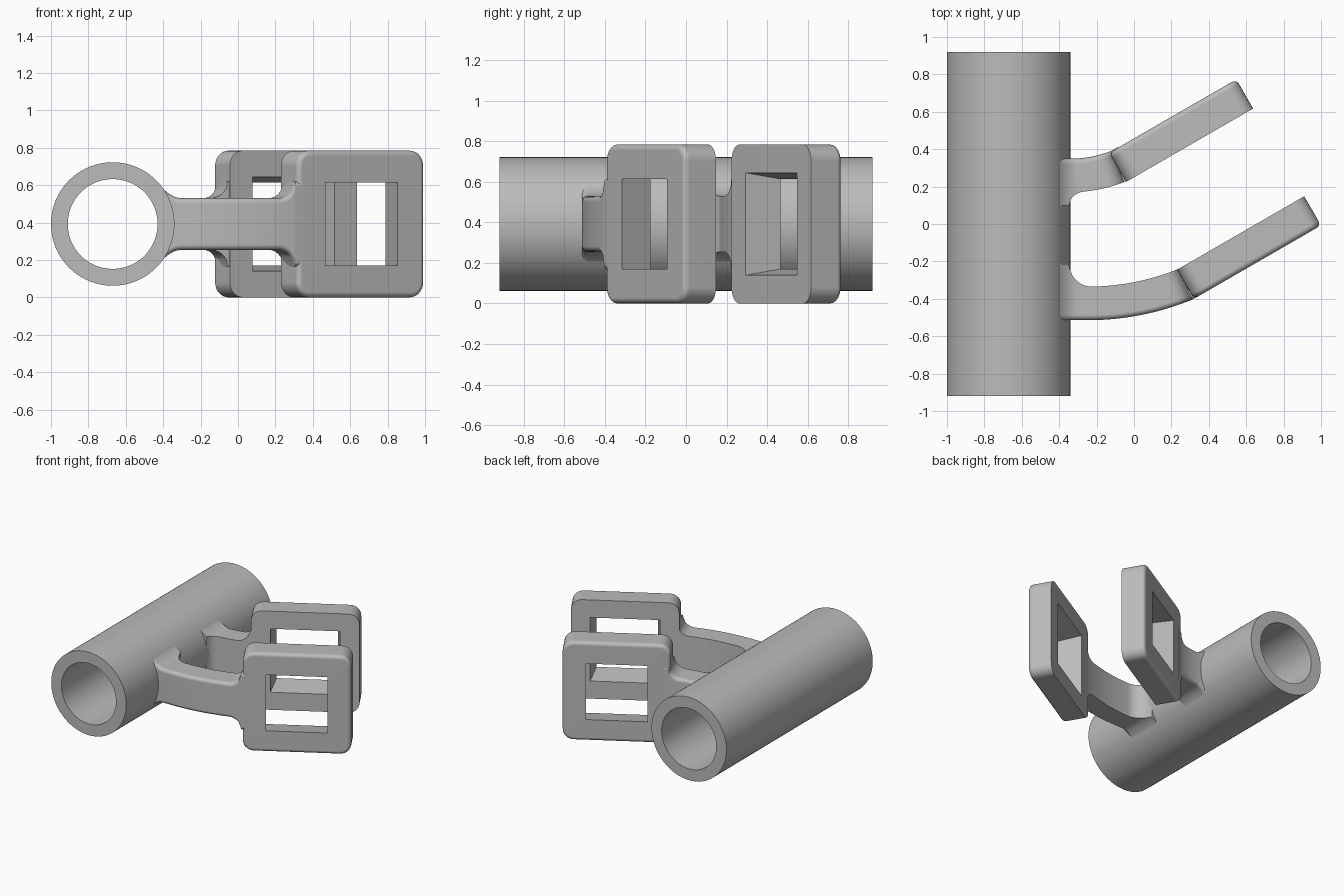
import bpy, bmesh
from math import sin, cos, pi, radians, sqrt, atan2
from mathutils import Vector

if "Cube" in bpy.data.objects:
    bpy.data.objects.remove(bpy.data.objects["Cube"], do_unlink=True)

grey = bpy.data.materials.new("plain grey")
grey.use_nodes = True
colour = (0.5, 0.5, 0.5, 1)
grey.diffuse_color = colour
grey.node_tree.nodes["Principled BSDF"].inputs["Base Color"].default_value = colour

MID = 0.3925            # height of the common centre line
HALF = 0.09             # half thickness of arms and frames
SOFT = 0.028            # rounding of the outer edges
TILT = radians(30)


def loft(name, rings, closed):
    """Skin a list of equal-length point loops; closed joins last to first."""
    bm = bmesh.new()
    loops = [[bm.verts.new(p) for p in ring] for ring in rings]
    n = len(loops[0])
    pairs = list(zip(loops, loops[1:]))
    if closed:
        pairs.append((loops[-1], loops[0]))
    for a, b in pairs:
        for i in range(n):
            j = (i + 1) % n
            bm.faces.new((a[i], a[j], b[j], b[i]))
    if not closed:
        bm.faces.new(loops[0])
        bm.faces.new(loops[-1])
    bmesh.ops.remove_doubles(bm, verts=bm.verts, dist=1e-5)
    bmesh.ops.recalc_face_normals(bm, faces=bm.faces)
    mesh = bpy.data.meshes.new(name)
    bm.to_mesh(mesh)
    bm.free()
    mesh.materials.append(grey)
    obj = bpy.data.objects.new(name, mesh)
    bpy.context.collection.objects.link(obj)
    bpy.ops.object.select_all(action='DESELECT')
    obj.select_set(True)
    bpy.context.view_layer.objects.active = obj
    bpy.ops.object.shade_smooth_by_angle(angle=radians(32))
    mod = obj.modifiers.new("clean shading", 'WEIGHTED_NORMAL')
    mod.keep_sharp = True
    return obj


def circle(r, y, n=96):
    return [Vector((-0.67 + r * cos(2 * pi * i / n), y, MID + r * sin(2 * pi * i / n)))
            for i in range(n)]


def rounded_square(half, r, steps=7):
    """Corner by corner outline; zero radius gives stacked corner points."""
    pts = []
    for k in range(4):
        cx, cy = [(1, 1), (-1, 1), (-1, -1), (1, -1)][k]
        for s in range(steps + 1):
            a = (k + s / steps) * pi / 2
            pts.append((cx * (half - r) + r * cos(a), cy * (half - r) + r * sin(a)))
    return pts


def frame(name, centre, side):
    """Square buckle frame with a tapered window; side points its outer face."""
    along = Vector((cos(TILT), sin(TILT), 0))
    out = Vector((sin(TILT), -cos(TILT), 0)) * side

    def ring(half, r, depth):
        return [centre + along * u + out * depth + Vector((0, 0, v))
                for u, v in rounded_square(half, r)]

    rings = [ring(0.2525, 0, -HALF), ring(0.3925, 0.08, -HALF)]
    for s in range(6):
        a = s / 5 * pi / 2
        inset = SOFT * (1 - cos(a))
        rings.append(ring(0.3925 - inset, 0.08 - inset, HALF - SOFT + SOFT * sin(a)))
    rings.append(ring(0.2225, 0, HALF))
    loft(name, rings, True)


def fillet(d, r):
    """Extra width at distance d from a wall."""
    d = min(max(d, 0), r)
    return r - sqrt(r * r - (r - d) ** 2)


def arm(name, start, end, side, web):
    """Curved arm from the tube, bending into its frame."""
    dx, dy = end[0] - start[0], end[1] - start[1]
    sweep = 2 * atan2(dy, dx)
    radius = dx / sin(sweep)
    path = [(-0.41 + (start[0] + 0.41) * i / 16, start[1], 0) for i in range(16)]
    for i in range(33):
        a = sweep * i / 32
        path.append((start[0] + radius * sin(a), start[1] + radius * (1 - cos(a)), a))
    path.append((end[0] + 0.05 * cos(TILT), end[1] + 0.05 * sin(TILT), TILT))
    rings = []
    for i, (x, y, a) in enumerate(path):
        out = Vector((sin(a), -cos(a), 0)) * side
        to_frame = 0 if i == len(path) - 1 else radius * (sweep - a) + max(0, start[0] - x)
        h = 0.138 + fillet(to_frame, 0.09)
        h += 0.05 * max(0, 1 - (x + 0.40) / 0.1) ** 2 if x < -0.3 else 0
        inner = -HALF - fillet(x + 0.345, web)
        face = HALF - 0.0005
        section = [(inner, -h), (inner, h)]
        for sign in (1, -1):
            for s in range(6):
                t = (s if sign > 0 else 5 - s) / 5 * pi / 2
                section.append((face - SOFT + SOFT * sin(t),
                                sign * (h - SOFT + SOFT * cos(t))))
        rings.append([Vector((x, y, MID + v)) + out * n for n, v in section])
    loft(name, rings, False)


# Hollow tube running front to back
loft("tube", [circle(0.33, -0.92), circle(0.33, 0.92),
              circle(0.24, 0.92), circle(0.24, -0.92)], True)

# Two buckle frames facing each other
frame("front_frame", Vector((0.615, -0.126, MID)), 1)
frame("rear_frame", Vector((0.252, 0.499, MID)), -1)

# Arms that carry the frames
arm("front_arm", (-0.25, -0.425), (0.276, -0.322), 1, 0.12)
arm("rear_arm", (-0.34, 0.26), (-0.087, 0.303 + 0.005), -1, 0.07)
